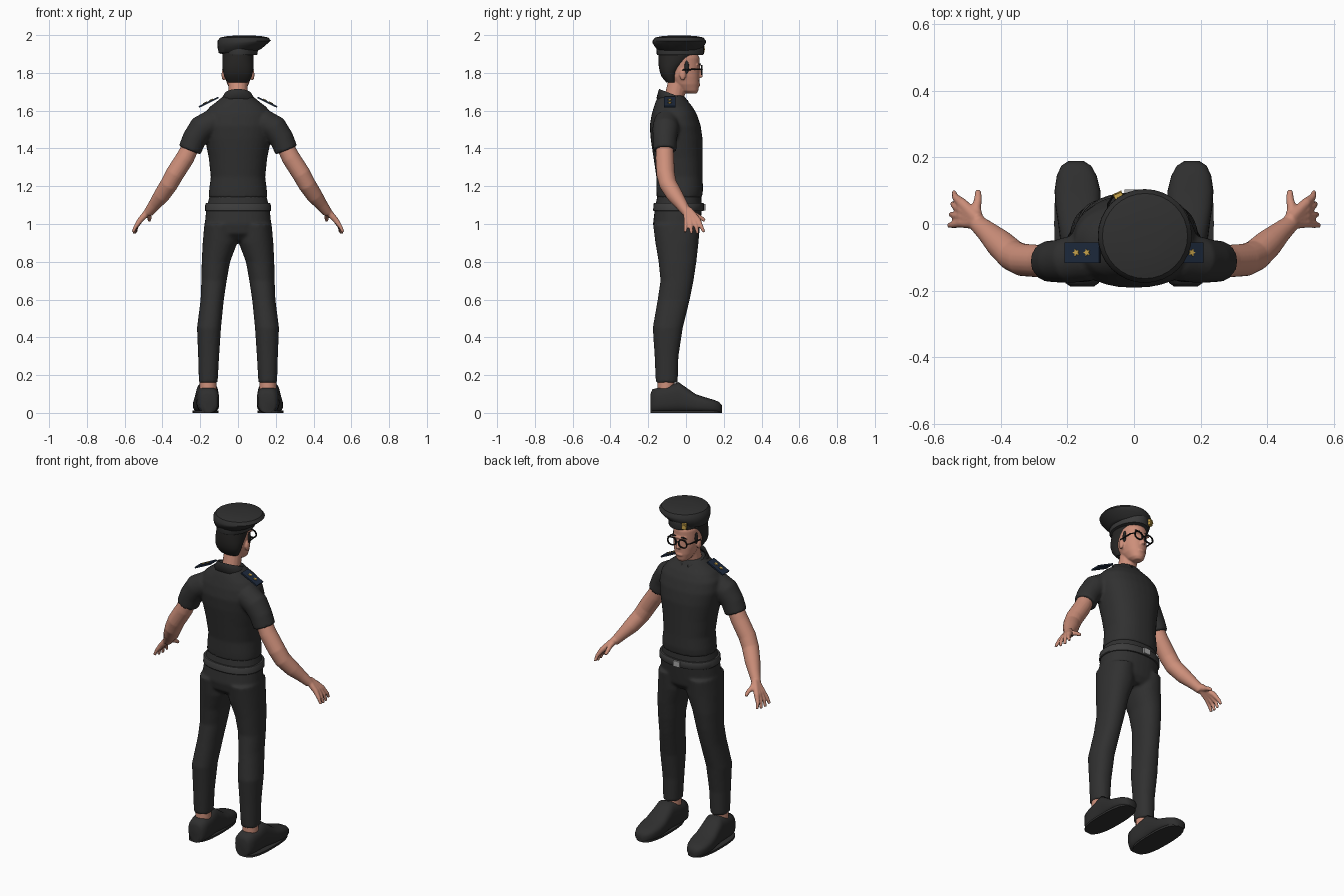
import bpy, bmesh
from math import sin, cos, pi, radians, copysign
from mathutils import Vector, Matrix

old = bpy.data.objects.get("Cube")
if old:
    bpy.data.objects.remove(old, do_unlink=True)


def material(name, r, g, b):
    m = bpy.data.materials.new(name)
    m.use_nodes = True
    m.diffuse_color = (r, g, b, 1)
    m.node_tree.nodes["Principled BSDF"].inputs["Base Color"].default_value = (r, g, b, 1)
    return m


CLOTH = material("charcoal cloth", .03, .03, .03)
BELT = material("belt grey", .045, .045, .045)
BLACK = material("black", .01, .01, .01)
SHOE = material("shoe black", .028, .028, .028)
HAIR = material("dark hair", .02, .019, .018)
SKIN = material("skin", .61, .275, .195)
NAVY = material("navy", .012, .022, .045)
GOLD = material("gold", .6, .38, .07)
SILVER = material("silver", .4, .4, .4)
X, Y, Z = Vector((1, 0, 0)), Vector((0, 1, 0)), Vector((0, 0, 1))


def skin_rings(bm, rings):
    """Join rings of points into a closed tube."""
    loops = [[bm.verts.new(p) for p in ring] for ring in rings]
    n = len(loops[0])
    for a, b in zip(loops, loops[1:]):
        for i in range(n):
            j = (i + 1) % n
            bm.faces.new((a[i], a[j], b[j], b[i]))
    bm.faces.new(loops[0][::-1])
    bm.faces.new(loops[-1])


def oval(centre, u, v, ru, rv, power=2, n=32):
    pts = []
    for i in range(n):
        c, s = cos(2 * pi * i / n), sin(2 * pi * i / n)
        pts.append(Vector(centre) + u * ru * copysign(abs(c) ** (2 / power), c)
                   + v * rv * copysign(abs(s) ** (2 / power), s))
    return pts


def stack(bm, rows, power=2):
    """Level rings, each given as height, x range and y range."""
    skin_rings(bm, [oval(((a + b) / 2, (c + d) / 2, z), X, Y, (b - a) / 2, (d - c) / 2, power)
                    for z, a, b, c, d in rows])


def even_stack(bm, rows, power=2):
    stack(bm, [(z, -w, w, c, d) for z, w, c, d in rows], power)


def tube(bm, path, n=16):
    """Round tube through points that each carry a radius."""
    pts = [Vector(p[:3]) for p in path]
    rings = []
    for i, p in enumerate(pts):
        t = (pts[min(i + 1, len(pts) - 1)] - pts[max(i - 1, 0)]).normalized()
        u = t.cross(Y if abs(t.y) < .9 else Z).normalized()
        rings.append(oval(p, u, t.cross(u), path[i][3], path[i][3], n=n))
    skin_rings(bm, rings)


def ball(bm, centre, size):
    bmesh.ops.create_uvsphere(bm, u_segments=20, v_segments=12, radius=1,
                              matrix=Matrix.Translation(centre) @ Matrix.Diagonal((*size, 1)))


def box(bm, matrix, size):
    bmesh.ops.create_cube(bm, size=1, matrix=matrix @ Matrix.Diagonal((*size, 1)))


def finish(name, bm, mat, mirror=False, voxel=0, relax=3, subdiv=0, angle=40):
    bmesh.ops.recalc_face_normals(bm, faces=bm.faces)
    mesh = bpy.data.meshes.new(name)
    bm.to_mesh(mesh)
    bm.free()
    mesh.materials.append(mat)
    ob = bpy.data.objects.new(name, mesh)
    bpy.context.collection.objects.link(ob)
    bpy.ops.object.select_all(action='DESELECT')
    ob.select_set(True)
    bpy.context.view_layer.objects.active = ob
    bpy.ops.object.shade_smooth_by_angle(angle=radians(angle))
    if mirror:
        ob.modifiers.new("mirror", 'MIRROR').use_mirror_merge = False
    if voxel:
        m = ob.modifiers.new("blend", 'REMESH')
        m.mode, m.voxel_size, m.use_smooth_shade = 'VOXEL', voxel, True
        m = ob.modifiers.new("relax", 'SMOOTH')
        m.factor, m.iterations = .5, relax
    if subdiv:
        ob.modifiers.new("round", 'SUBSURF').levels = subdiv
    return ob


# Shirt: torso and both sleeves blended together
bm = bmesh.new()
even_stack(bm, [(1.14, .155, -.155, .085), (1.18, .153, -.157, .09), (1.25, .144, -.157, .088),
                (1.35, .155, -.172, .088), (1.45, .175, -.187, .088), (1.52, .188, -.192, .078),
                (1.58, .18, -.182, .058), (1.62, .15, -.17, .035), (1.65, .11, -.16, .01),
                (1.68, .075, -.145, -.01)], 2.3)
for s in (-1, 1):
    tube(bm, [(s * .13, -.1, 1.54, .07), (s * .195, -.108, 1.505, .07),
              (s * .232, -.112, 1.45, .064), (s * .256, -.112, 1.39, .062)], 24)
finish("shirt", bm, CLOTH, voxel=.009)

# Collar: open folded band, lower at the front
bm = bmesh.new()
rows = []
for i in range(25):
    a = radians(105 + 330 * i / 24)
    drop = .06 * (1 + sin(a)) / 2
    rows.append([bm.verts.new((rx * cos(a), -.065 + ry * sin(a), z - drop))
                 for rx, ry, z in ((.066, .07, 1.69), (.073, .078, 1.715), (.105, .092, 1.665))])
for a, b in zip(rows, rows[1:]):
    for k in (0, 1):
        bm.faces.new((a[k], a[k + 1], b[k + 1], b[k]))
collar = finish("collar", bm, CLOTH)
collar.modifiers.new("thickness", 'SOLIDIFY').thickness = .008

# Trousers: hips and legs blended together
bm = bmesh.new()
even_stack(bm, [(1.16, .148, -.15, .08), (1.08, .168, -.165, .085), (1, .176, -.175, .075),
                (.95, .17, -.165, .068), (.91, .1, -.12, .04)], 2.3)
LEG = [(1, .01, .178, -.175, .075), (.9, .004, .187, -.162, .066), (.8, .042, .192, -.145, .055),
       (.7, .06, .194, -.135, .04), (.6, .075, .198, -.15, .02), (.45, .09, .217, -.176, -.017),
       (.3, .1, .211, -.166, -.04), (.16, .108, .207, -.16, -.044)]
for s in (-1, 1):
    stack(bm, [(z, s * a, s * b, c, d) for z, a, b, c, d in LEG], 2.2)
finish("trousers", bm, CLOTH, voxel=.009)

# Belt and buckle
bm = bmesh.new()
even_stack(bm, [(1.068, .172, -.171, .092), (1.072, .175, -.174, .095),
                (1.106, .173, -.172, .095), (1.11, .17, -.169, .092)], 2.3)
finish("belt", bm, BELT)
bm = bmesh.new()
box(bm, Matrix.Translation((-.008, .098, 1.089)), (.042, .012, .034))
finish("buckle", bm, SILVER)

# Arms with splayed fingers and thumb
bm = bmesh.new()
tube(bm, [(.245, -.112, 1.42, .045), (.28, -.112, 1.35, .049), (.335, -.108, 1.265, .049),
          (.365, -.095, 1.21, .047), (.405, -.058, 1.15, .043), (.44, -.025, 1.105, .033),
          (.475, .005, 1.06, .025)], 20)
for i in range(4):
    y = .033 * i
    tube(bm, [(.468, .003 + y * .1, 1.075, .02), (.518, .004 + y * .6, 1.02, .0155),
              (.543 - y * .05, -.002 + y * .85, .985, .0105),
              (.556 - y * .15, -.004 + y, .945 + .008 * abs(i - 1.5), .008)], 12)
tube(bm, [(.47, .01, 1.068, .02), (.475, .045, 1.05, .015), (.469, .075, 1.035, .012),
          (.469, .1, 1.018, .009)], 12)
finish("arms", bm, SKIN, mirror=True, voxel=.005, relax=2)

# Ankles and shoes
bm = bmesh.new()
tube(bm, [(.158, -.105, .08, .046), (.158, -.105, .2, .044)])
finish("ankles", bm, SKIN, mirror=True)
bm = bmesh.new()
skin_rings(bm, [oval((.165 + .05 * y, y, h / 2), X, Z, w, h / 2, 2.8)
                for y, w, h in ((-.188, .035, .1), (-.178, .05, .125), (-.14, .058, .135),
                                (-.09, .06, .145), (-.04, .06, .163), (0, .063, .135),
                                (.05, .068, .1), (.1, .069, .083), (.145, .06, .07),
                                (.175, .045, .058), (.19, .022, .04))])
finish("shoes", bm, SHOE, mirror=True, angle=60)
bm = bmesh.new()
stack(bm, [(z, .103, .24, -.188, .19) for z in (0, .012)], 2.6)
finish("soles", bm, SHOE, mirror=True)

# Head, neck, nose and ears
bm = bmesh.new()
even_stack(bm, [(1.69, .022, .005, .055), (1.705, .04, -.03, .065), (1.74, .057, -.07, .07),
                (1.78, .068, -.105, .071), (1.83, .073, -.125, .071), (1.88, .074, -.13, .071),
                (1.92, .065, -.11, .05)], 2.2)
tube(bm, [(0, -.07, 1.62, .06), (0, -.06, 1.68, .052), (0, -.045, 1.75, .05)])
tube(bm, [(0, .066, 1.825, .008), (0, .075, 1.795, .01), (0, .078, 1.775, .013)], 12)
ball(bm, (0, .066, 1.737), (.023, .01, .009))
ball(bm, (0, .066, 1.84), (.055, .012, .008))
for s in (-1, 1):
    ball(bm, (s * .077, -.018, 1.79), (.01, .018, .03))
finish("head", bm, SKIN, voxel=.005, relax=2)

# Hair with sideburns, and brows
bm = bmesh.new()
even_stack(bm, [(1.75, .055, -.105, -.05), (1.78, .073, -.13, -.045), (1.81, .08, -.14, -.035),
                (1.84, .083, -.145, -.005), (1.875, .083, -.146, .035), (1.91, .082, -.144, .06)], 2.2)
for s in (-1, 1):
    ball(bm, (s * .072, .004, 1.83), (.007, .012, .035))
    ball(bm, (s * .034, .073, 1.847), (.02, .006, .004))
finish("hair", bm, HAIR)

# Glasses: two rims, bridge and side arms
bm = bmesh.new()
for s in (-1, 1):
    rim = [oval((s * .036, .087, 1.815), X, Z, r, r * .85, 2.3, 24) for r in (.03, .024)]
    loops = [[bm.verts.new(p + Y * d) for p in rim[k]] for k, d in
             ((0, 0), (0, -.007), (1, -.007), (1, 0))]
    for k in range(4):
        a, b = loops[k], loops[(k + 1) % 4]
        for i in range(24):
            j = (i + 1) % 24
            bm.faces.new((a[i], a[j], b[j], b[i]))
    tube(bm, [(s * .064, .083, 1.82, .004), (s * .077, .06, 1.82, .004),
              (s * .081, -.02, 1.815, .004)], 8)
tube(bm, [(-.014, .086, 1.82, .003), (.014, .086, 1.82, .003)], 8)
finish("glasses", bm, BLACK)

# Cap: snug band and a wide leaning crown
bm = bmesh.new()
even_stack(bm, [(1.895, .09, -.152, .09), (1.9, .094, -.155, .094), (1.945, .096, -.157, .094)])
bmesh.ops.translate(bm, verts=bm.verts, vec=(.01, 0, 0))
finish("cap_band", bm, BELT)
bm = bmesh.new()
rings = []
for z, x, r in ((1.912, .008, .1), (1.918, .01, .112), (1.945, .025, .133), (1.958, .032, .141),
                (1.97, .033, .141), (1.98, .033, .128), (1.988, .033, .09), (1.991, .033, .04)):
    ring = oval((x, -.036, z), X, Y, r, r)
    rings.append([p + Z * (.09 * (p.x - .03) * (p.z < 1.96)) for p in ring])
skin_rings(bm, rings)
for v in bm.verts:
    v.co.z += .007 * (v.co.z > 1.98)
finish("cap_crown", bm, CLOTH)

# Cap badge on the front of the band
bm = bmesh.new()
turn = Matrix.Translation((-.046, .083, 1.925)) @ Matrix.Rotation(radians(25), 4, 'Z')
box(bm, turn, (.026, .018, .034))
box(bm, turn @ Matrix.Translation((0, .004, .0)) @ Matrix.Rotation(pi / 4, 4, 'Y'), (.02, .018, .02))
finish("cap_badge", bm, GOLD)

# Shoulder boards, each with two stars
slope = Matrix.Translation((.155, -.086, 1.645)) @ Matrix.Rotation(radians(26), 4, 'Y')
bm = bmesh.new()
box(bm, slope, (.115, .062, .009))
finish("shoulder_boards", bm, NAVY, mirror=True)
bm = bmesh.new()
for x in (-.018, .018):
    rings = []
    for z in (.003, .008):
        rings.append([slope @ Vector((x + r * cos(pi * i / 5), r * sin(pi * i / 5), z))
                      for i in range(10) for r in ((.012, .006)[i % 2],)])
    skin_rings(bm, rings)
finish("shoulder_stars", bm, GOLD, mirror=True)
